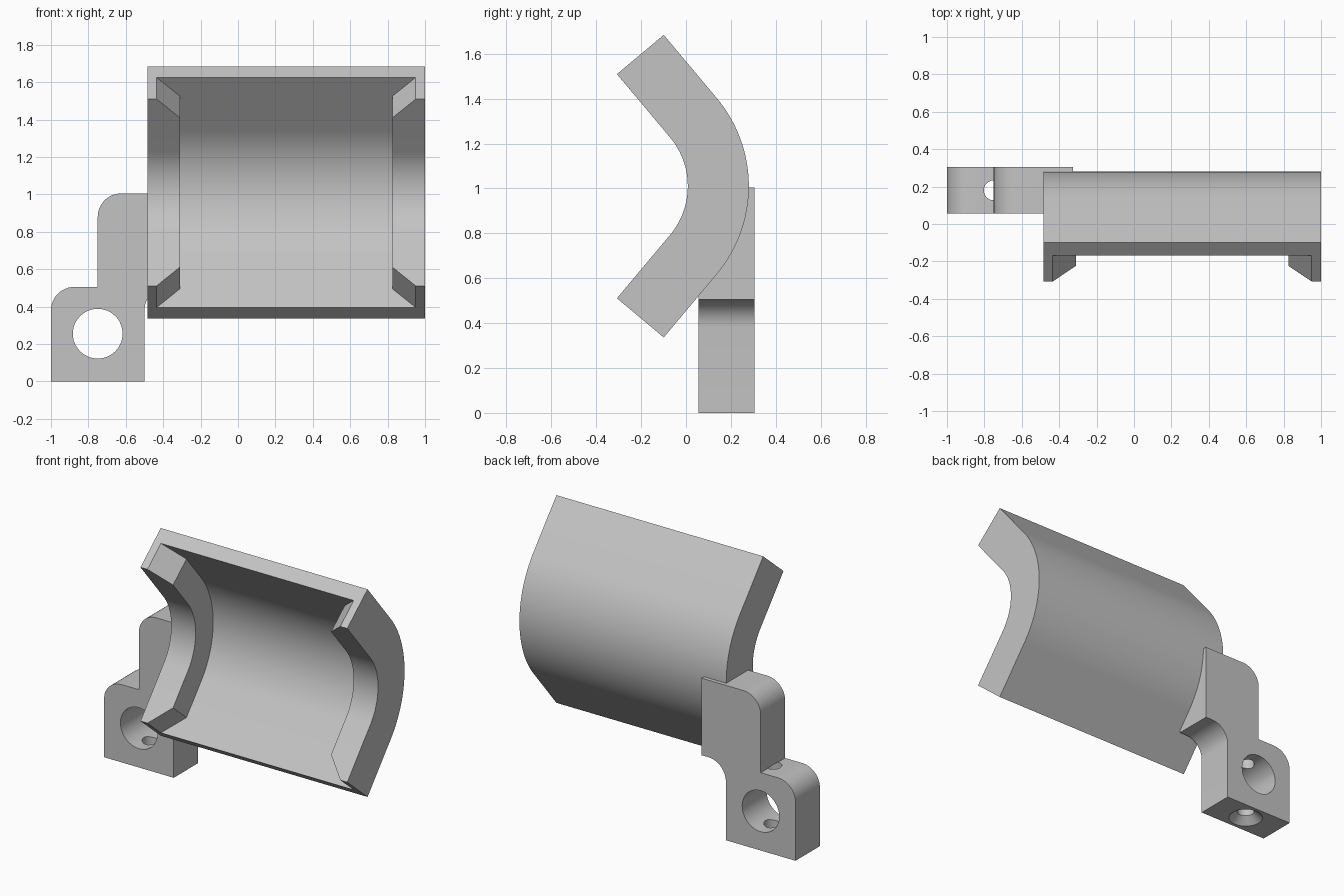
import bpy
import bmesh
from math import sin, cos, radians
from mathutils import Vector

cube = bpy.data.objects.get("Cube")
if cube:
    bpy.data.objects.remove(cube, do_unlink=True)

grey = bpy.data.materials.new("light_grey")
grey.use_nodes = True
grey.diffuse_color = (0.55, 0.55, 0.55, 1)
grey.node_tree.nodes["Principled BSDF"].inputs["Base Color"].default_value = (0.55, 0.55, 0.55, 1)


def finish(bm, name):
    """Turn a bmesh into a linked object."""
    bmesh.ops.recalc_face_normals(bm, faces=bm.faces)
    mesh = bpy.data.meshes.new(name)
    bm.to_mesh(mesh)
    bm.free()
    mesh.materials.append(grey)
    obj = bpy.data.objects.new(name, mesh)
    bpy.context.collection.objects.link(obj)
    return obj


def smooth(obj):
    bpy.ops.object.select_all(action="DESELECT")
    obj.select_set(True)
    bpy.context.view_layer.objects.active = obj
    bpy.ops.object.shade_smooth_by_angle(angle=radians(30))


def arc(cx, cz, r, start, end, steps=12):
    angles = [radians(start + (end - start) * i / steps) for i in range(steps + 1)]
    return [(cx + r * cos(a), cz + r * sin(a)) for a in angles]


# Curved shell: a channel section swept along straight, arc, straight
LEFT, RIGHT = -0.485, 1.0
R_OUT, R_WALL, R_LIP = 0.61, 0.518, 0.338
CY, CZ = -0.33, 1.01
STRAIGHT, CHAMFER, HALF, STEPS = 0.368, 0.131, 40, 32


def section(angle, extra, lip):
    pts = [(LEFT, R_OUT), (LEFT, R_LIP), (LEFT + lip, R_LIP), (LEFT + lip, R_WALL),
           (RIGHT - lip, R_WALL), (RIGHT - lip, R_LIP), (RIGHT, R_LIP), (RIGHT, R_OUT)]
    a = radians(angle)
    return [Vector((x, CY + r * cos(a) - extra * sin(a), CZ + r * sin(a) + extra * cos(a)))
            for x, r in pts]


NARROW, WIDE = 0.05, 0.175
stations = [(-HALF, -STRAIGHT, NARROW), (-HALF, CHAMFER - STRAIGHT, WIDE)]
stations += [(-HALF + 2 * HALF * i / STEPS, 0, WIDE) for i in range(STEPS + 1)]
stations += [(HALF, STRAIGHT - CHAMFER, WIDE), (HALF, STRAIGHT, NARROW)]

bm = bmesh.new()
rings = [[bm.verts.new(p) for p in section(*s)] for s in stations]
for a, b in zip(rings, rings[1:]):
    for i in range(len(a)):
        j = (i + 1) % len(a)
        bm.faces.new((a[i], a[j], b[j], b[i]))
bm.faces.new(rings[0])
bm.faces.new(rings[-1])
smooth(finish(bm, "curved_shell"))

# Stepped mounting bracket with rounded corners
FRONT, BACK, R = 0.055, 0.305, 0.125
outline = [(-1, 0), (-0.5, 0)]
outline += arc(-0.375, 0.38, R, 180, 90)
outline += [(-0.325, 0.505), (-0.325, 1.005)]
outline += arc(-0.625, 0.88, R, 90, 180)
outline += [(-0.75, 0.505)]
outline += arc(-0.875, 0.38, R, 90, 180)

bm = bmesh.new()
face = bm.faces.new([bm.verts.new((x, FRONT, z)) for x, z in outline])
side = bmesh.ops.extrude_face_region(bm, geom=[face])
bmesh.ops.translate(bm, vec=(0, BACK - FRONT, 0),
                    verts=[v for v in side["geom"] if isinstance(v, bmesh.types.BMVert)])
bracket = finish(bm, "mounting_bracket")


def drill(name, rings, axis):
    """Cut a round hole from (offset, radius) rings along an axis through the bracket."""
    bm = bmesh.new()
    loops = []
    for t, r in rings:
        if axis == "y":
            pts = [(x, t, z) for x, z in arc(-0.75, 0.255, r, 0, 360, 48)[:-1]]
        else:
            pts = [(x, y, t) for x, y in arc(-0.75, 0.18, r, 0, 360, 48)[:-1]]
        loops.append([bm.verts.new(p) for p in pts])
    for a, b in zip(loops, loops[1:]):
        for i in range(len(a)):
            j = (i + 1) % len(a)
            bm.faces.new((a[i], a[j], b[j], b[i]))
    bm.faces.new(loops[0])
    bm.faces.new(loops[-1])
    cutter = finish(bm, name)
    cutter.hide_render = True
    mod = bracket.modifiers.new(name, "BOOLEAN")
    mod.operation = "DIFFERENCE"
    mod.solver = "EXACT"
    mod.object = cutter
    bpy.ops.object.select_all(action="DESELECT")
    bracket.select_set(True)
    bpy.context.view_layer.objects.active = bracket
    bpy.ops.object.modifier_apply(modifier=name)
    bpy.data.objects.remove(cutter, do_unlink=True)


# Main bore, then the countersunk vertical screw hole
drill("main_bore", [(0, 0.133), (0.4, 0.133)], "y")
drill("screw_hole", [(-0.01, 0.115), (0.045, 0.053), (0.507, 0.053)], "z")
smooth(bracket)
